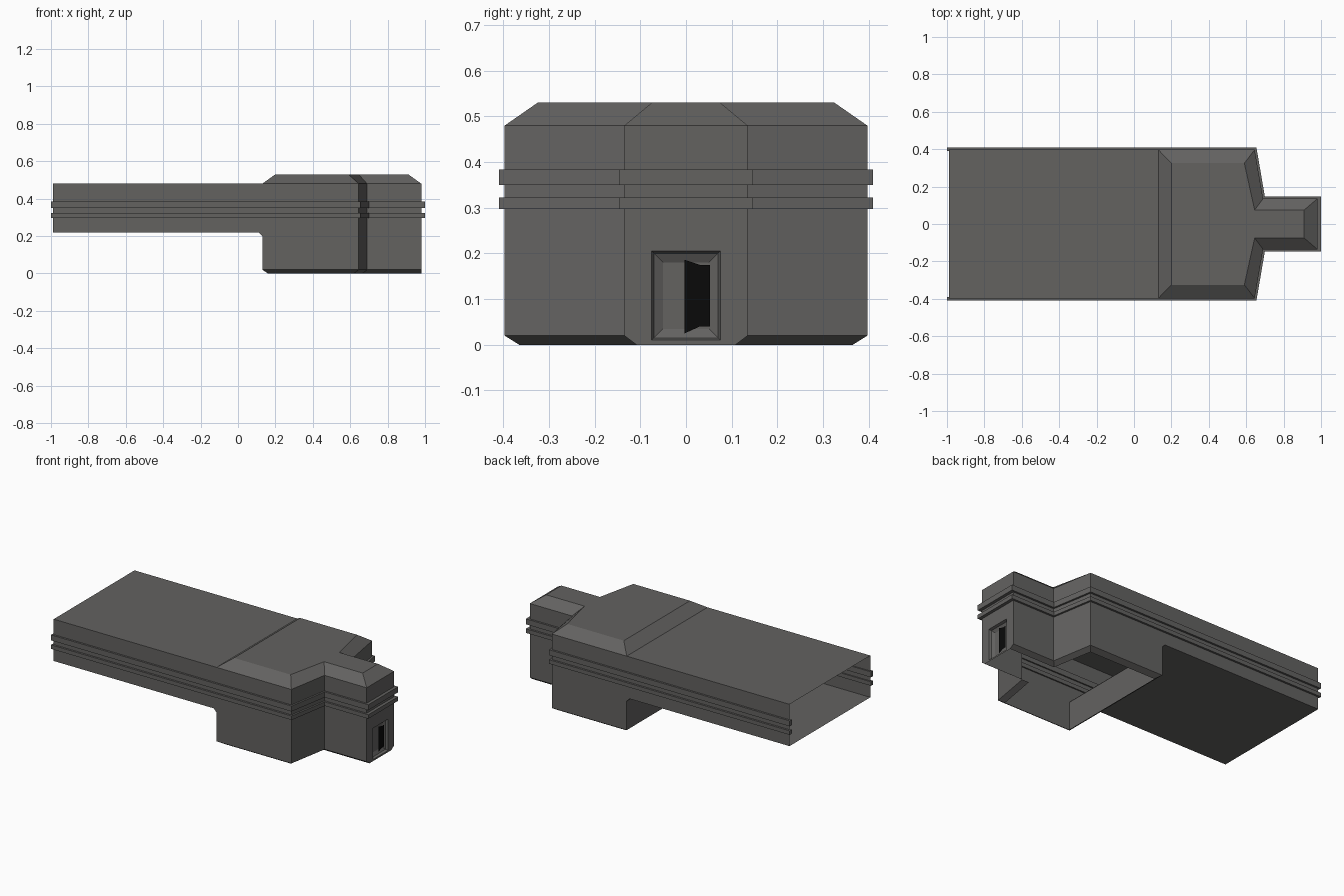
import bpy, bmesh

if "Cube" in bpy.data.objects:
    bpy.data.objects.remove(bpy.data.objects["Cube"])

def material(name, c):
    m = bpy.data.materials.new(name)
    m.diffuse_color = (*c, 1)
    m.use_nodes = True
    m.node_tree.nodes["Principled BSDF"].inputs["Base Color"].default_value = m.diffuse_color
    return m

grey = material("dark_grey", (0.125, 0.122, 0.118))
black = material("black", (0.003, 0.003, 0.003))

def finish(bm, name, mat):
    bmesh.ops.remove_doubles(bm, verts=bm.verts, dist=0.0005)
    bmesh.ops.recalc_face_normals(bm, faces=bm.faces)
    me = bpy.data.meshes.new(name)
    bm.to_mesh(me)
    bm.free()
    me.materials.append(mat)
    ob = bpy.data.objects.new(name, me)
    bpy.context.collection.objects.link(ob)
    return ob

def face(bm, pts):
    return bm.faces.new([bm.verts.new(p) for p in pts])

def ring(z, xb, y1, x1, x2, y2, x3):
    """Stepped plan outline: wide cabin, tapering to a narrow nose."""
    half = [(xb, y1), (x1, y1), (x2, y2), (x3, y2)]
    return [(x, y, z) for x, y in half] + [(x, -y, z) for x, y in half[::-1]]

# hull: stepped block lofted upward, open underneath
bm = bmesh.new()
rings = [ring(0.00, 0.16, 0.365, 0.620, 0.665, 0.108, 0.98),
         ring(0.02, 0.13, 0.397, 0.645, 0.690, 0.135, 0.98),
         ring(0.20, 0.13, 0.397, 0.645, 0.690, 0.135, 0.98),
         ring(0.22, 0.11, 0.397, 0.645, 0.690, 0.135, 0.98),
         ring(0.48, 0.13, 0.397, 0.645, 0.690, 0.135, 0.98),
         ring(0.53, 0.20, 0.325, 0.590, 0.645, 0.075, 0.91)]
for k in range(5):
    a, b = rings[k], rings[k + 1]
    for i in range(8):
        if i == 7 and k == 3:      # passage into the long body
            continue
        if i == 3 and k < 3:       # nose end, built with the doorway below
            continue
        j = (i + 1) % 8
        face(bm, [a[i], a[j], b[j], b[i]])
# roof as three flat pieces
t = rings[5]
face(bm, [t[0], t[1], t[6], t[7]])
face(bm, [t[1], t[2], t[5], t[6]])
face(bm, [t[2], t[3], t[4], t[5]])

# long body: open tube running to the far end
lo, hi = rings[3], rings[4]
sect = [lo[0], hi[0], hi[7], lo[7]]
for i in range(4):
    p, q = sect[i], sect[(i + 1) % 4]
    face(bm, [p, q, (-0.99, *q[1:]), (-0.99, *p[1:])])

# nose end wall around a recessed doorway
X = 0.98
def rect(x, w, z0, z1):
    return [(x, -w, z0), (x, w, z0), (x, w, z1), (x, -w, z1)]
door = rect(X, 0.075, 0.01, 0.205)
face(bm, [(X, -0.108, 0), (X, 0.108, 0), door[1], door[0]])
face(bm, [(X, -0.135, 0.22), (X, 0.135, 0.22), door[2], door[3]])
for s, d0, d1 in ((1, door[1], door[2]), (-1, door[0], door[3])):
    face(bm, [(X, s * 0.108, 0), (X, s * 0.135, 0.02), (X, s * 0.135, 0.2),
              (X, s * 0.135, 0.22), d1, d0])
steps = [door, rect(0.965, 0.07, 0.015, 0.2), rect(0.955, 0.05, 0.035, 0.18)]
for a, b in zip(steps, steps[1:]):
    for i in range(4):
        j = (i + 1) % 4
        face(bm, [a[i], a[j], b[j], b[i]])
face(bm, steps[-1])
finish(bm, "hull", grey)

# dark half opening in the doorway
bm = bmesh.new()
face(bm, [(0.967, y, z) for y, z in ((-0.003, 0.025), (0.03, 0.04), (0.053, 0.04),
                                     (0.053, 0.175), (0.03, 0.175), (-0.003, 0.186))])
finish(bm, "door_opening", black)

# two belt rails following the walls, open at the far end
def path(o):
    half = [(-1.0, 0.397 + o), (0.645 + 0.8 * o, 0.397 + o),
            (0.69 + 0.8 * o, 0.135 + o), (0.98 + 1.6 * o, 0.135 + o)]
    return half + [(x, -y) for x, y in half[::-1]]

for name, z0, z1 in (("lower_rail", 0.297, 0.322), ("upper_rail", 0.35, 0.384)):
    bm = bmesh.new()
    loops = []
    for a, b in zip(path(0.012), path(-0.008)):
        loops.append([(*a, z0), (*a, z1), (*b, z1), (*b, z0)])
    for a, b in zip(loops, loops[1:]):
        for i in range(4):
            j = (i + 1) % 4
            face(bm, [a[i], a[j], b[j], b[i]])
    face(bm, loops[0])
    face(bm, loops[-1])
    finish(bm, name, grey)
